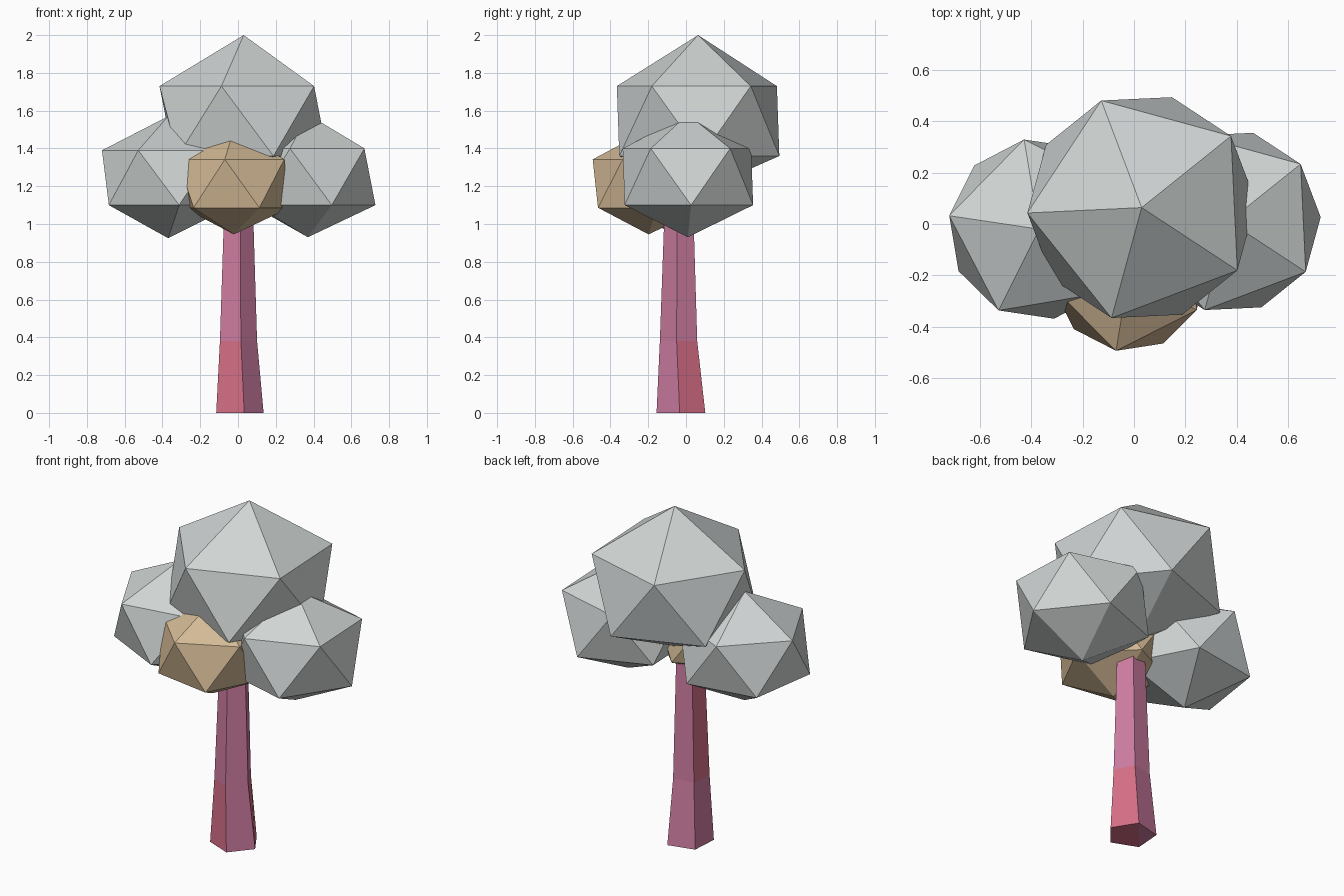
import bpy, bmesh, math

if "Cube" in bpy.data.objects:
    bpy.data.objects.remove(bpy.data.objects["Cube"])


def material(name, rgb):
    m = bpy.data.materials.new(name)
    m.diffuse_color = (*rgb, 1)
    m.use_nodes = True
    m.node_tree.nodes["Principled BSDF"].inputs["Base Color"].default_value = m.diffuse_color
    return m


grey = material("pale_grey", (0.63, 0.665, 0.66))
tan = material("tan", (0.658, 0.491, 0.305))
pink = material("bark_pink", (0.62, 0.205, 0.36))
red = material("bark_red", (0.67, 0.158, 0.24))


def ring(bm, x, y, z, r, degrees):
    """Five vertices on a level circle."""
    angles = [math.radians(degrees + 72 * i) for i in range(5)]
    return [bm.verts.new((x + r * math.cos(a), y + r * math.sin(a), z)) for a in angles]


def finish(bm, name, mats):
    bmesh.ops.recalc_face_normals(bm, faces=bm.faces[:])
    mesh = bpy.data.meshes.new(name)
    bm.to_mesh(mesh)
    bm.free()
    for m in mats:
        mesh.materials.append(m)
    bpy.context.collection.objects.link(bpy.data.objects.new(name, mesh))


def leaf_ball(name, x, y, r, degrees, heights, mat):
    """Squashed icosahedron: top point, upper ring, lower ring, bottom point."""
    top_z, up_z, low_z, bottom_z = heights
    bm = bmesh.new()
    top, bottom = bm.verts.new((x, y, top_z)), bm.verts.new((x, y, bottom_z))
    up = ring(bm, x, y, up_z, r, degrees)
    low = ring(bm, x, y, low_z, r, degrees + 36)
    for i in range(5):
        j = (i + 1) % 5
        bm.faces.new((top, up[i], up[j]))
        bm.faces.new((up[i], low[i], up[j]))
        bm.faces.new((up[j], low[i], low[j]))
        bm.faces.new((bottom, low[j], low[i]))
    finish(bm, name, [mat])


# Foliage
leaf_ball("crown_top", 0.03, 0.064, 0.446, -33.3, (2.0, 1.73, 1.36, 1.17), grey)
leaf_ball("crown_left", -0.37, -0.02, 0.354, 27.5, (1.57, 1.39, 1.10, 0.925), grey)
leaf_ball("crown_right", 0.37, 0.01, 0.358, 38.7, (1.58, 1.40, 1.10, 0.93), grey)
leaf_ball("crown_front", -0.022, -0.198, 0.3, 260.8, (1.50, 1.342, 1.086, 0.945), tan)

# Trunk: tapered five-sided column flaring at the foot
bm = bmesh.new()
rings = [ring(bm, 0.0, -0.024, 0.0, 0.136, -4),
         ring(bm, -0.003, -0.035, 0.38, 0.105, -8),
         ring(bm, 0.0, -0.033, 1.14, 0.079, -10)]
red_sides = [(0, 3), (2,)]  # red bark panels, lower then upper
for level in range(2):
    a, b = rings[level], rings[level + 1]
    for i in range(5):
        j = (i + 1) % 5
        face = bm.faces.new((a[i], a[j], b[j], b[i]))
        face.material_index = int(i in red_sides[level])
bm.faces.new(rings[2])
foot = rings[0]
bm.faces.new((foot[3], foot[2], foot[1]))
bm.faces.new((foot[4], foot[3], foot[1], foot[0])).material_index = 1
finish(bm, "trunk", [pink, red])
